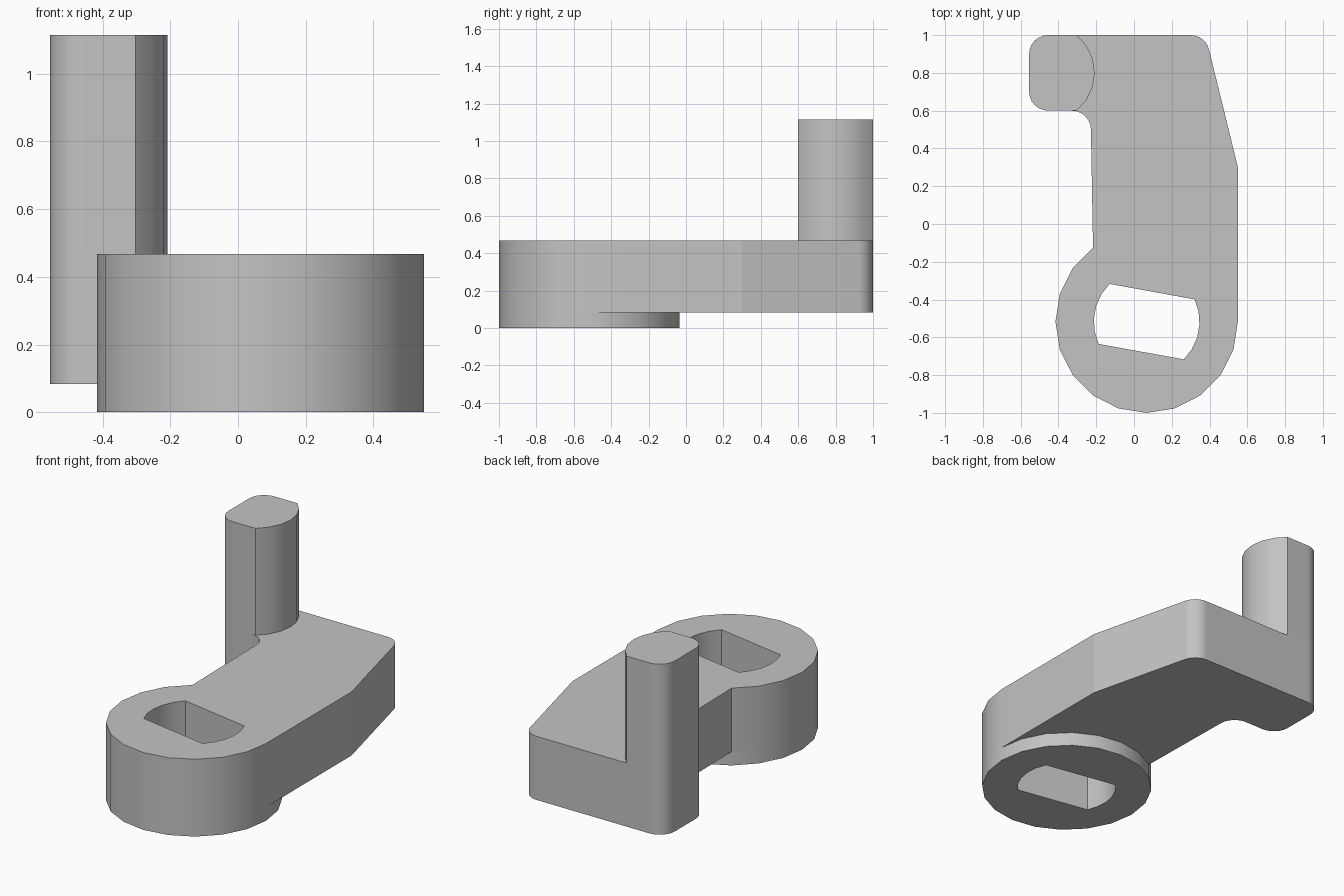
import bpy, bmesh, math
from math import cos, sin, radians

cube = bpy.data.objects.get("Cube")
if cube:
    bpy.data.objects.remove(cube, do_unlink=True)

# Single grey material
grey = bpy.data.materials.new("plain grey")
grey.use_nodes = True
colour = (0.55, 0.55, 0.55, 1)
grey.diffuse_color = colour
grey.node_tree.nodes["Principled BSDF"].inputs["Base Color"].default_value = colour


def arc(cx, cy, r, start, end, steps):
    """Points on an arc, angles in degrees."""
    angles = [radians(start + (end - start) * i / steps) for i in range(steps + 1)]
    return [(cx + r * cos(a), cy + r * sin(a)) for a in angles]


def extrude_profile(name, loops, bottom, top, open_bottom=False):
    """Upright solid from an outline followed by any hole outlines."""
    bm = bmesh.new()
    for loop in loops:
        verts = [bm.verts.new((x, y, bottom)) for x, y in loop]
        for a, b in zip(verts, verts[1:] + verts[:1]):
            bm.edges.new((a, b))
    bmesh.ops.triangle_fill(bm, edges=bm.edges[:], use_beauty=True)
    base = bm.faces[:]
    ext = bmesh.ops.extrude_face_region(bm, geom=base, use_keep_orig=True)
    for v in [g for g in ext["geom"] if isinstance(g, bmesh.types.BMVert)]:
        v.co.z = top
    bmesh.ops.recalc_face_normals(bm, faces=bm.faces[:])
    if open_bottom:
        bmesh.ops.delete(bm, geom=base, context="FACES_ONLY")
    # Smooth curved walls; keep creases between broad flat walls
    for f in bm.faces:
        f.smooth = True
    for e in bm.edges:
        if len(e.link_faces) == 2:
            angle = e.calc_face_angle(0)
            broad = all(f.calc_area() > 0.1 for f in e.link_faces)
            e.smooth = not (angle > radians(30) or (broad and angle > radians(5)))
    mesh = bpy.data.meshes.new(name)
    bm.to_mesh(mesh)
    bm.free()
    mesh.materials.append(grey)
    obj = bpy.data.objects.new(name, mesh)
    bpy.context.collection.objects.link(obj)
    normals = obj.modifiers.new("flat wall shading", "WEIGHTED_NORMAL")
    normals.keep_sharp = True
    return obj


HUB = (0.067, -0.517)
HUB_R = 0.483
ARM_BOTTOM, ARM_TOP, POST_TOP = 0.083, 0.468, 1.115

# Tilted slot with two flat sides and two round ends
slot = arc(*HUB, 0.28, -45.5, 24.9, 5) + arc(*HUB, 0.28, 134.5, 204.9, 5)

# Rounded outer end, shared by the arm and the post
end_round = arc(-0.455, 0.9, 0.1, 90, 180, 6) + arc(-0.455, 0.7, 0.1, 180, 270, 6)

# Arm outline: hub round, straight right side, slanted shoulder, outer end, inner fillet
outline = arc(*HUB, HUB_R, 126, 360, 13)
outline += [(0.55, 0.3)]
outline += arc(0.3, 0.9, 0.1, 13, 90, 6)
outline += end_round
outline += arc(-0.328, 0.5, 0.1, 90, 0, 6)

extrude_profile("crank_arm", [outline, slot], ARM_BOTTOM, ARM_TOP)

# Shallow boss under the hub
hub_ring = arc(*HUB, HUB_R, 0, 342, 19)
extrude_profile("hub_boss", [hub_ring, slot], 0, ARM_BOTTOM)

# Upright post with a bulging inner face
post = end_round + arc(-0.466, 0.8, 0.258, -50.8, 50.8, 6)
extrude_profile("handle_post", [post], ARM_TOP, POST_TOP, open_bottom=True)
